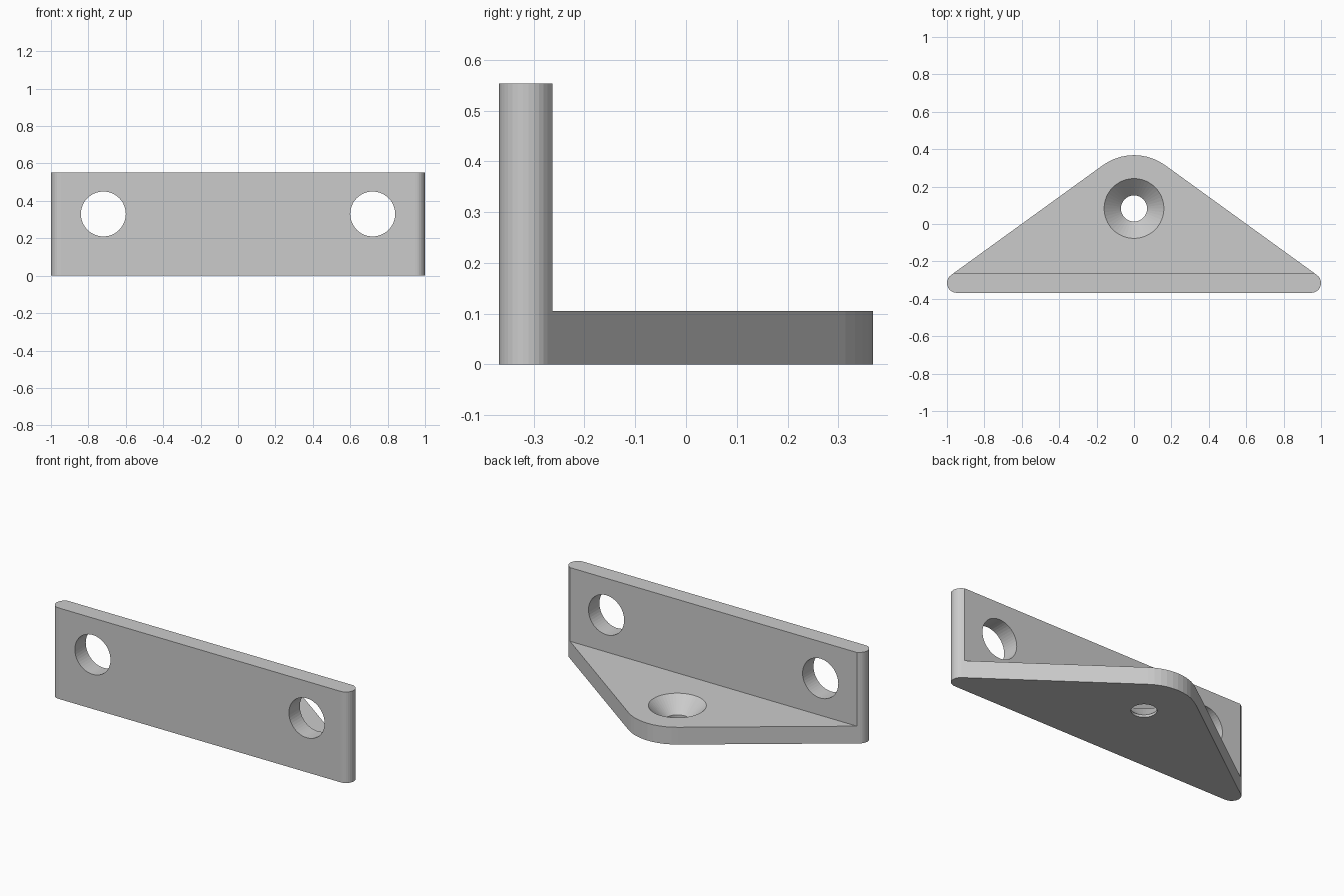
import bpy, bmesh
from math import sin, cos, pi, radians, asin, atan2, hypot
from mathutils import Matrix, Vector

if "Cube" in bpy.data.objects:
    bpy.data.objects.remove(bpy.data.objects["Cube"])

HEIGHT, THICK, FRONT = 0.553, 0.105, -0.368
WALL_BACK = FRONT + THICK
NOSE_R, NOSE_Y = 0.285, 0.083
END_R = THICK / 2
END_X, END_Y = 1 - END_R, FRONT + END_R


def finish(bm, name):
    bmesh.ops.recalc_face_normals(bm, faces=bm.faces)
    mesh = bpy.data.meshes.new(name)
    bm.to_mesh(mesh)
    bm.free()
    ob = bpy.data.objects.new(name, mesh)
    bpy.context.collection.objects.link(ob)
    return ob


def cone_cutter(name, r1, r2, depth, loc, rot=0.0):
    bm = bmesh.new()
    bmesh.ops.create_cone(bm, cap_ends=True, segments=48, radius1=r1, radius2=r2, depth=depth,
                          matrix=Matrix.Translation(loc) @ Matrix.Rotation(rot, 4, 'X'))
    return finish(bm, name)


def arc(cx, cy, r, a0, a1, n):
    return [(cx + r * cos(a0 + (a1 - a0) * i / n), cy + r * sin(a0 + (a1 - a0) * i / n))
            for i in range(n + 1)]


def cut(body, cutter):
    mod = body.modifiers.new("cut", 'BOOLEAN')
    mod.operation = 'DIFFERENCE'
    mod.solver = 'EXACT'
    mod.object = cutter
    bpy.context.view_layer.objects.active = body
    bpy.ops.object.modifier_apply(modifier=mod.name)
    bpy.data.objects.remove(cutter)


# Rounded triangular footprint: straight sides tangent to the nose and end arcs
dx, dy = END_X, NOSE_Y - END_Y
slope = atan2(dy, dx) + asin((NOSE_R - END_R) / hypot(dx, dy))
a = pi / 2 - slope
outline = arc(END_X, END_Y, END_R, -pi / 2, a, 12)
outline += arc(0, NOSE_Y, NOSE_R, a, pi - a, 10)
outline += arc(-END_X, END_Y, END_R, pi - a, 1.5 * pi, 12)

bm = bmesh.new()
face = bm.faces.new([bm.verts.new((x, y, 0)) for x, y in outline])
top = bmesh.ops.extrude_face_region(bm, geom=[face])["geom"]
bmesh.ops.translate(bm, vec=(0, 0, HEIGHT), verts=[v for v in top if isinstance(v, bmesh.types.BMVert)])
bracket = finish(bm, "corner_bracket")

# Remove the block above the shelf, leaving the upright wall
bm = bmesh.new()
bmesh.ops.create_cube(bm, size=1, matrix=Matrix.Translation((0, WALL_BACK + 0.5, THICK + 0.5))
                      @ Matrix.Diagonal((3, 1, 1, 1)))
cut(bracket, finish(bm, "shelf_cutter"))

# Wall mounting holes
for side in (-1, 1):
    cut(bracket, cone_cutter("wall_hole_cutter", 0.12, 0.12, 0.4,
                             Vector((side * 0.72, FRONT + THICK / 2, 0.33)), radians(90)))

# Countersunk shelf hole
cut(bracket, cone_cutter("countersink_cutter", 0.07, 0.21, 0.14, Vector((0, NOSE_Y, 0.085))))
cut(bracket, cone_cutter("screw_hole_cutter", 0.07, 0.07, 0.2, Vector((0, NOSE_Y, -0.04))))
